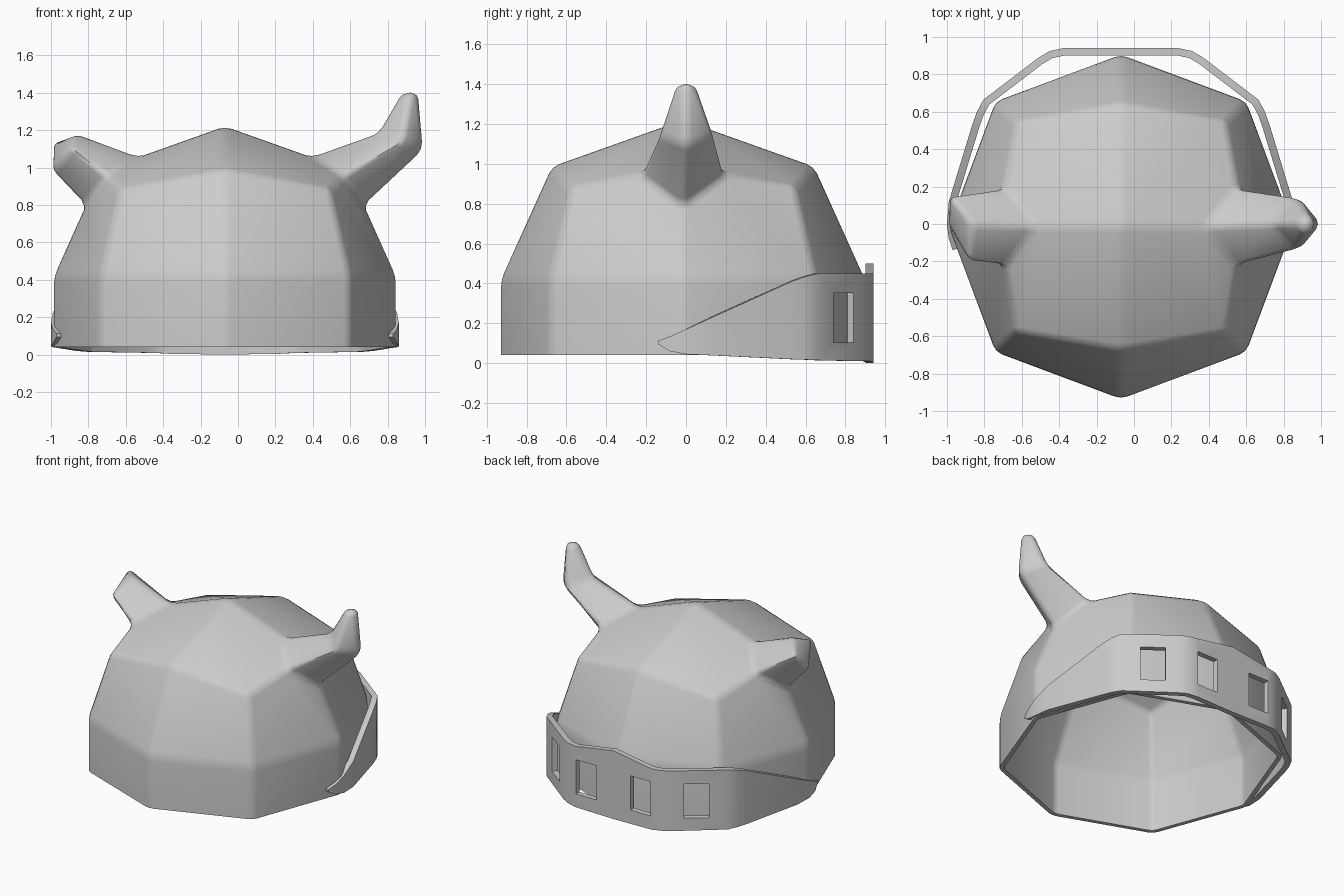
import bpy, bmesh, math
from mathutils import Vector, Matrix

if "Cube" in bpy.data.objects:
    bpy.data.objects.remove(bpy.data.objects["Cube"])

CX, CY = -0.07, -0.015          # helmet axis


def make_object(name, bm):
    bmesh.ops.recalc_face_normals(bm, faces=bm.faces[:])
    me = bpy.data.meshes.new(name)
    bm.to_mesh(me)
    bm.free()
    ob = bpy.data.objects.new(name, me)
    bpy.context.collection.objects.link(ob)
    return ob


def finish(ob, angle):
    # bake the modifiers, then smooth by angle
    bpy.ops.object.select_all(action='DESELECT')
    bpy.context.view_layer.objects.active = ob
    ob.select_set(True)
    bpy.ops.object.convert(target='MESH')
    bpy.ops.object.shade_smooth_by_angle(angle=math.radians(angle))


# --- helmet shell: eight-sided dome ---
bm = bmesh.new()


def ring(r_axis, z_axis, r_diag, z_diag):
    vs = []
    for k in range(8):
        r, z = (r_diag, z_diag) if k % 2 else (r_axis, z_axis)
        a = k * math.pi / 4
        vs.append(bm.verts.new((CX + r * math.cos(a), CY + r * math.sin(a), z)))
    return vs


low = ring(0.92, 0.04, 0.947, 0.04)
mid = ring(0.92, 0.42, 0.947, 0.42)
top = ring(0.66, 0.99, 0.80, 0.885)
apex = bm.verts.new((CX, CY, 1.225))
for k in range(8):
    n = (k + 1) % 8
    bm.faces.new((low[k], low[n], mid[n], mid[k]))
    bm.faces.new((mid[k], mid[n], top[n], top[k]))
    bm.faces.new((top[k], top[n], apex))

# --- horns: open a diamond at each side corner and pull it outwards ---
bmesh.ops.bevel(bm, geom=[top[0], top[4]], offset=0.22, offset_type='OFFSET',
                segments=1, profile=0.5, affect='VERTICES')
bm.faces.ensure_lookup_table()


def horn(side, sections):
    target = Vector((CX + side * 0.64, CY, 0.94))
    face = min(bm.faces, key=lambda f: (f.calc_center_median() - target).length)
    for up, down, front, back in sections:
        face = bmesh.ops.extrude_discrete_faces(bm, faces=[face])['faces'][0]
        vs = sorted(face.verts, key=lambda v: v.co.y)
        sides = (vs[0], vs[-1])
        lo, hi = sorted(vs[1:-1], key=lambda v: v.co.z)
        for v, co in zip((hi, lo) + sides, (up, down, front, back)):
            v.co = co


horn(1, [((0.74, 0, 1.19), (1.0, 0, 1.09), (0.88, -0.145, 1.14), (0.88, 0.15, 1.14)),
         ((0.865, 0, 1.40), (0.975, 0, 1.401), (0.92, -0.06, 1.40), (0.92, 0.06, 1.40))])
# the left horn is broken off short
horn(-1, [((-0.86, 0, 1.185), (-1.0, 0, 0.98), (-0.89, -0.205, 1.11), (-1.0, 0.155, 1.14))])

shell = make_object("horned_helmet", bm)
bev = shell.modifiers.new("soft_edges", 'BEVEL')
bev.width, bev.segments = 0.035, 2
bev.limit_method, bev.angle_limit = 'ANGLE', math.radians(14)
sol = shell.modifiers.new("thickness", 'SOLIDIFY')
sol.thickness, sol.offset = 0.03, -1
finish(shell, 50)

# --- visor band: stations from centre to tip (x offset, y, bottom z, top z) ---
half = [(0.00, 0.94, 0.00, 0.50), (0.31, 0.94, 0.005, 0.45), (0.38, 0.925, 0.01, 0.45),
        (0.44, 0.89, 0.01, 0.45), (0.735, 0.665, 0.015, 0.45), (0.77, 0.60, 0.018, 0.435),
        (0.795, 0.53, 0.02, 0.41), (0.92, 0.12, 0.04, 0.225), (0.93, 0.00, 0.045, 0.17),
        (0.92, -0.08, 0.06, 0.135), (0.90, -0.14, 0.095, 0.112)]
bm = bmesh.new()
path = [(-x, y, a, b) for x, y, a, b in half[:0:-1]] + half
cols = [[bm.verts.new((CX + x, y, z)) for z in (a, b)] for x, y, a, b in path]
for p, q in zip(cols, cols[1:]):
    bm.faces.new((p[0], p[1], q[1], q[0]))
bmesh.ops.recalc_face_normals(bm, faces=bm.faces[:])
bm.normal_update()
if sum(f.normal.y for f in bm.faces) < 0:
    bmesh.ops.reverse_faces(bm, faces=bm.faces[:])
me = bpy.data.meshes.new("visor")
bm.to_mesh(me)
bm.free()
visor = bpy.data.objects.new("visor", me)
bpy.context.collection.objects.link(visor)
sol = visor.modifiers.new("thickness", 'SOLIDIFY')
sol.thickness, sol.offset, sol.use_even_offset = 0.04, -1, True

# --- four window openings through the visor ---
bm = bmesh.new()
slope = math.atan2(0.225, 0.295)
for x, y, a in [(-0.22, 0.92, 0), (0.22, 0.92, 0), (-0.565, 0.785, slope), (0.565, 0.785, -slope)]:
    m = (Matrix.Translation((CX + x, y, 0.228)) @ Matrix.Rotation(a, 4, 'Z')
         @ Matrix.Diagonal((0.165, 0.16, 0.25, 1)))
    bmesh.ops.create_cube(bm, size=1, matrix=m)
cutter = make_object("window_cutter", bm)
cutter.hide_render = True
cut = visor.modifiers.new("windows", 'BOOLEAN')
cut.operation, cut.object, cut.solver = 'DIFFERENCE', cutter, 'EXACT'
finish(visor, 40)
bpy.data.objects.remove(cutter)
